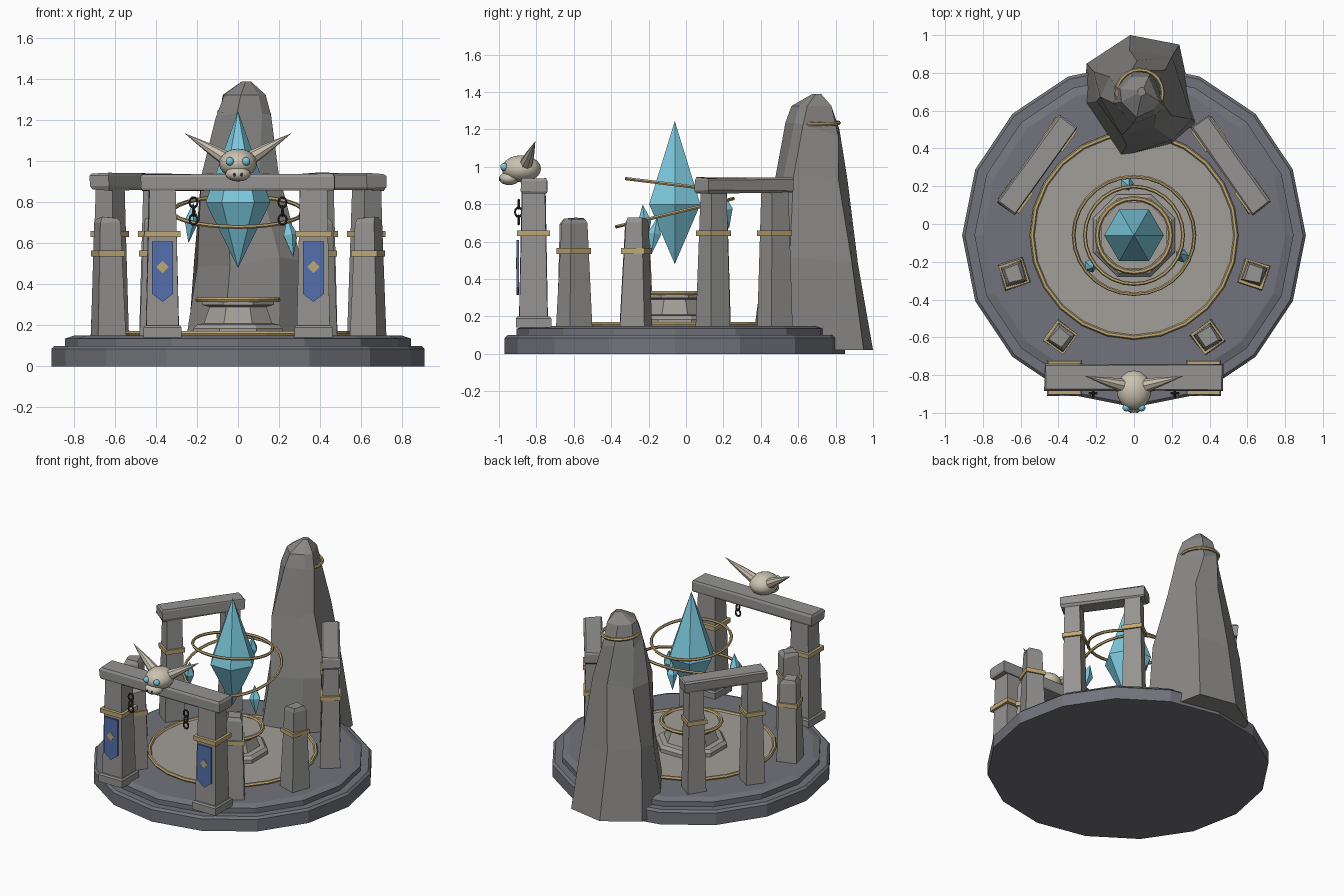
import bpy, bmesh, random
from math import sin, cos, pi, radians, atan2
from mathutils import Vector, Matrix

if "Cube" in bpy.data.objects:
    bpy.data.objects.remove(bpy.data.objects["Cube"])

random.seed(4)
CY = -0.06  # centre of the round platform


def mat(name, r, g, b):
    m = bpy.data.materials.new(name)
    m.diffuse_color = (r, g, b, 1)
    m.use_nodes = True
    m.node_tree.nodes["Principled BSDF"].inputs["Base Color"].default_value = m.diffuse_color
    return m


SLATE = mat("slate", .17, .175, .20)
STONE = mat("stone", .30, .295, .285)
PALE = mat("pale_stone", .36, .34, .31)
ROCK = mat("rock", .25, .245, .24)
GOLD = mat("gold", .52, .39, .18)
ICE = mat("crystal", .20, .58, .72)
BLUE = mat("cloth", .09, .16, .42)
BONE = mat("bone", .60, .54, .44)
IRON = mat("iron", .03, .03, .035)


def finish(name, bm, m, matrix=None):
    bmesh.ops.remove_doubles(bm, verts=bm.verts, dist=1e-5)
    bmesh.ops.recalc_face_normals(bm, faces=bm.faces)
    me = bpy.data.meshes.new(name)
    bm.to_mesh(me)
    bm.free()
    me.materials.append(m)
    ob = bpy.data.objects.new(name, me)
    bpy.context.collection.objects.link(ob)
    if matrix:
        ob.matrix_world = matrix
    return ob


def place(x, y, z, rx=0, ry=0, rz=0):
    R = Matrix.Rotation(rz, 4, 'Z') @ Matrix.Rotation(ry, 4, 'Y') @ Matrix.Rotation(rx, 4, 'X')
    return Matrix.Translation((x, y, z)) @ R


def loft(name, rings, m, matrix=None):
    """Skin a stack of equal-length point rings and cap both ends."""
    bm = bmesh.new()
    vs = [[bm.verts.new(p) for p in ring] for ring in rings]
    n = len(rings[0])
    for a, b in zip(vs, vs[1:]):
        for i in range(n):
            j = (i + 1) % n
            bm.faces.new((a[i], a[j], b[j], b[i]))
    bm.faces.new(vs[0][::-1])
    bm.faces.new(vs[-1])
    bmesh.ops.remove_doubles(bm, verts=bm.verts, dist=1e-5)
    return finish(name, bm, m, matrix)


def lathe(name, profile, sides, m, matrix, turn=0):
    ring = lambda r, z: [(r * cos(turn + 2 * pi * i / sides), r * sin(turn + 2 * pi * i / sides), z)
                         for i in range(sides)]
    return loft(name, [ring(max(r, 1e-7), z) for r, z in profile], m, matrix)


def block(name, stack, m, matrix, jitter=0):
    """Stack of rectangles (half x, half y, z)."""
    rings = [[(sx * hx + random.uniform(-jitter, jitter), sy * hy + random.uniform(-jitter, jitter),
               z + random.uniform(-jitter, jitter))
              for sx, sy in ((-1, -1), (1, -1), (1, 1), (-1, 1))] for hx, hy, z in stack]
    return loft(name, rings, m, matrix)


def torus(name, R, r, m, matrix, seg=24, sides=6, sx=1):
    bm = bmesh.new()
    vs = [[bm.verts.new((sx * (R + r * cos(b)) * cos(a), (R + r * cos(b)) * sin(a), r * sin(b)))
           for b in (2 * pi * k / sides for k in range(sides))]
          for a in (2 * pi * i / seg for i in range(seg))]
    for i in range(seg):
        for k in range(sides):
            i2, k2 = (i + 1) % seg, (k + 1) % sides
            bm.faces.new((vs[i][k], vs[i2][k], vs[i2][k2], vs[i][k2]))
    return finish(name, bm, m, matrix)


def ball(name, loc, size, m, seg=16, rings=10):
    bm = bmesh.new()
    bmesh.ops.create_uvsphere(bm, u_segments=seg, v_segments=rings, radius=1)
    bmesh.ops.scale(bm, vec=size, verts=bm.verts)
    ob = finish(name, bm, m, Matrix.Translation(loc))
    for p in ob.data.polygons:
        p.use_smooth = True


def band(name, h, z, matrix):
    block(name, [(h, h, z - .015), (h, h, z + .015)], GOLD, matrix)


# stepped platform, inner floor and gold inlay
C = place(0, CY, 0)
lathe("platform_lower", [(.91, 0), (.91, .085), (.895, .1)], 16, SLATE, C)
lathe("platform_upper", [(.845, .1), (.845, .135), (.80, .15)], 16, SLATE, C)
lathe("inner_floor", [(.54, .14), (.54, .16)], 24, PALE, C)
torus("floor_ring", .54, .013, GOLD, place(0, CY, .16))

# pedestal
lathe("pedestal", [(.235, .155), (.235, .185), (.215, .205), (.18, .21), (.15, .29), (.19, .30), (.19, .325)],
      8, PALE, C, pi / 8)
torus("pedestal_ring", .195, .013, GOLD, place(0, CY, .325))

# floating crystal, shards and orbit rings
lathe("main_crystal", [(0, .48), (.158, .80), (0, 1.245)], 6, ICE, C)
for x, y, z, t in ((-.04, .215, .765, .15), (.255, -.17, .63, -.15), (-.23, -.22, .70, .12)):
    lathe("crystal_shard", [(0, -.10), (.038, .01), (0, .10)], 5, ICE, place(x, y, z, t, t))
torus("orbit_ring_lower", .32, .010, GOLD, place(0, CY, .755, radians(13.5)), 28)
torus("orbit_ring_upper", .26, .010, GOLD, place(0, CY, .905, radians(-7)), 28)

# free-standing pillars
for s in (-1, 1):
    for x, y in ((.635, -.265), (.39, -.60)):
        M = place(s * x, y, 0, 0, 0, atan2(y - CY, s * x))
        block("short_pillar", [(.068, .068, .14), (.05, .05, .70), (.04, .04, .725)], STONE, M, .006)
        band("short_pillar_band", .066, .55, M)

# side gateways, tangent to the platform
for s in (-1, 1):
    rz = s * -radians(54.5)
    for x, y in ((.625, .148), (.395, .474)):
        M = place(s * x, y, 0, 0, 0, rz)
        block("side_pillar", [(.066, .066, .14), (.05, .05, .87)], STONE, M, .004)
        band("side_pillar_band", .067, .645, M)
    block("side_lintel", [(.275, .05, .86), (.283, .058, .875), (.283, .058, .93), (.275, .05, .942)],
          STONE, place(s * .512, .312, 0, 0, 0, rz), .004)

# front gateway with banners and chains
block("front_lintel", [(.465, .064, .855), (.473, .07, .87), (.473, .07, .925), (.465, .064, .938)],
      STONE, place(0, -.812, 0), .003)
for s in (-1, 1):
    M = place(s * .368, -.815, 0)
    block("front_foot", [(.093, .095, .14), (.093, .095, .19), (.085, .087, .20)], STONE, M)
    block("front_pillar", [(.08, .077, .19), (.066, .062, .87)], STONE, M, .003)
    band("front_pillar_band", .088, .645, M)
    shape = [(-.052, .61), (-.052, .355), (0, .315), (.052, .355), (.052, .61)]
    loft("banner", [[(x, y, z) for x, z in shape] for y in (-.09, -.078)], BLUE, M)
    dia = [(-.03, 0), (0, -.03), (.03, 0), (0, .03)]
    loft("banner_diamond", [[(x, y, .485 + z) for x, z in dia] for y in (-.095, -.088)], GOLD, M)
    for k in range(3):
        torus("chain_link", .024, .007, IRON,
              place(s * .217, -.895, .80 - k * .042, pi / 2, 0, (k % 2) * pi / 2), 10, 5, .8)

# horned skull on the front lintel
ball("skull", (0, -.88, .99), (.092, .105, .072), BONE)
ball("skull_snout", (0, -.945, .938), (.062, .055, .036), BONE, 12, 8)
for s in (-1, 1):
    ball("skull_eye", (s * .04, -.972, 1.0), (.021, .021, .021), ICE, 10, 6)
    ball("skull_nostril", (s * .018, -.995, .935), (.007, .006, .009), IRON, 6, 4)
    base, tip = Vector((s * .06, -.855, 1.015)), Vector((s * .262, -.805, 1.138))
    d = tip - base
    M = Matrix.Translation(base) @ d.to_track_quat('Z', 'Y').to_matrix().to_4x4()
    lathe("skull_horn", [(.036, 0), (.024, d.length * .4), (0, d.length)], 8, BONE, M)

# standing rock: one irregular outline, shrunk and shifted upward
outline = [(.31, -.145), (.22, .275), (-.04, .325), (-.27, .175), (-.29, -.035), (-.10, -.325), (.18, -.255)]
levels = [(.02, .02, .675, 1, 0), (.50, .03, .67, .83, .03), (.92, .01, .665, .60, -.1),
          (1.20, .02, .675, .44, .12), (1.325, .025, .675, .33, .2), (1.39, .04, .70, .07, .2)]
rings = []
for z, cx, cy, k, tw in levels:
    j = .025 if .1 < z < 1.3 else 0
    rings.append([(cx + k * (x * cos(tw) - y * sin(tw)) + random.uniform(-j, j) * k,
                   cy + k * (x * sin(tw) + y * cos(tw)) + random.uniform(-j, j) * k,
                   z + random.uniform(-j, j) * 1.5) for x, y in outline])
rock = loft("standing_rock", rings, ROCK)
torus("rock_ring", .122, .011, GOLD, place(.03, .695, 1.235, 0, radians(3)), 20)
